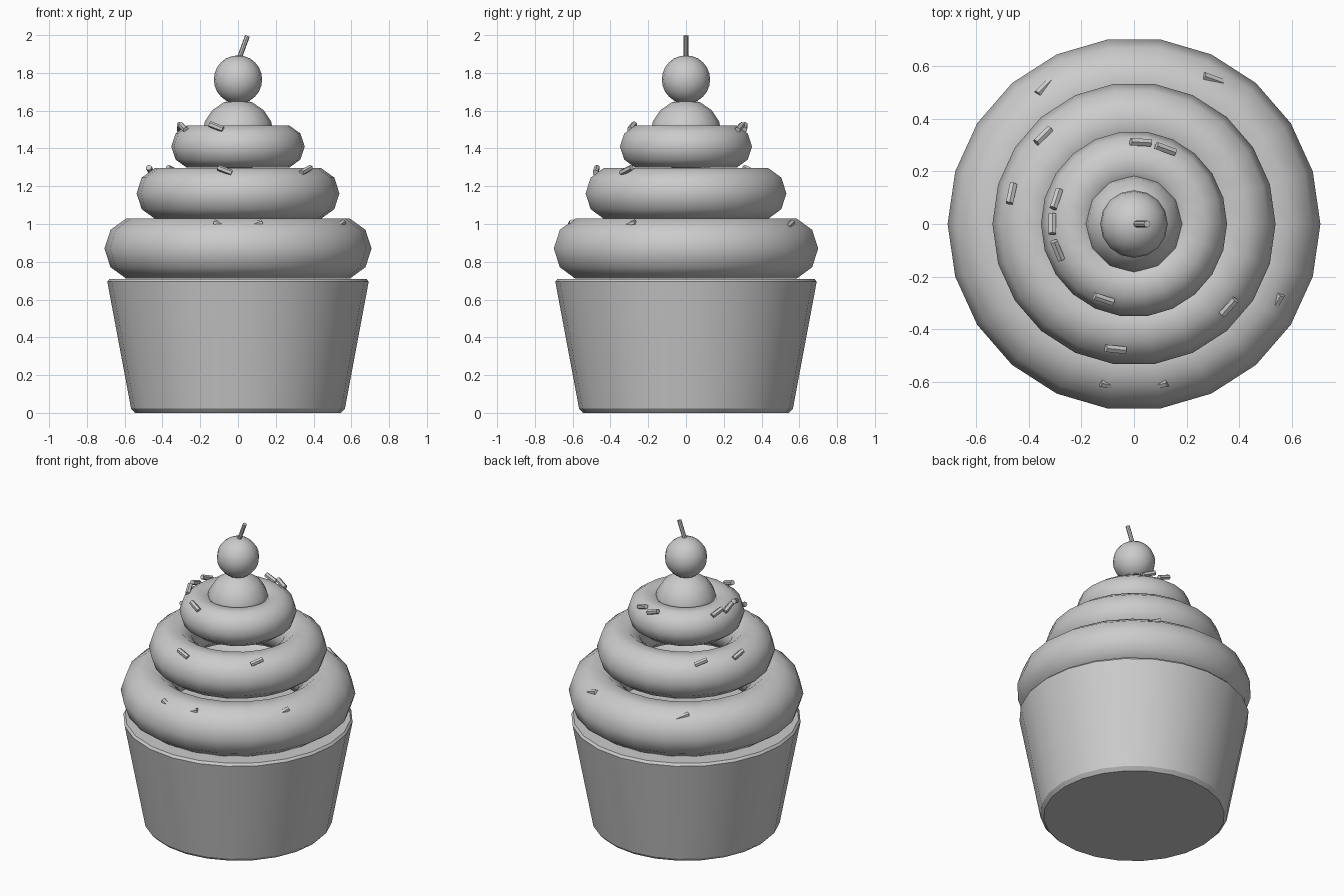
import bpy, math
from mathutils import Vector

if "Cube" in bpy.data.objects:
    bpy.data.objects.remove(bpy.data.objects["Cube"])

grey = bpy.data.materials.new("plain grey")
grey.diffuse_color = (0.6, 0.6, 0.6, 1)
grey.use_nodes = True
grey.node_tree.nodes["Principled BSDF"].inputs["Base Color"].default_value = grey.diffuse_color


def finish(name, angle=30):
    ob = bpy.context.object
    ob.name = name
    ob.data.materials.append(grey)
    bpy.ops.object.shade_smooth_by_angle(angle=math.radians(angle))
    return ob


def rod(name, a, b, radius, sides):
    """Capped cylinder from a to b."""
    a, b = Vector(a), Vector(b)
    bpy.ops.mesh.primitive_cylinder_add(vertices=sides, radius=radius, depth=(b - a).length,
        location=(a + b) / 2, rotation=(b - a).to_track_quat('Z', 'Y').to_euler())
    return finish(name)


def lathe(name, profile, sides):
    """Closed solid of revolution from (radius, height) points, bottom to top."""
    verts, faces = [], []
    for r, z in profile:
        for i in range(sides):
            t = 2 * math.pi * i / sides
            verts.append((r * math.cos(t), r * math.sin(t), z))
    for k in range(len(profile) - 1):
        for i in range(sides):
            j = (i + 1) % sides
            faces.append((k * sides + i, k * sides + j, (k + 1) * sides + j, (k + 1) * sides + i))
    faces.append(tuple(reversed(range(sides))))
    faces.append(tuple(range((len(profile) - 1) * sides, len(profile) * sides)))
    me = bpy.data.meshes.new(name)
    me.from_pydata(verts, [], faces)
    ob = bpy.data.objects.new(name, me)
    bpy.context.collection.objects.link(ob)
    bpy.ops.object.select_all(action='DESELECT')
    bpy.context.view_layer.objects.active = ob
    ob.select_set(True)
    return finish(name)


# Paper cup with narrow bevels at foot and rim
lathe("cup", [(0.545, 0), (0.566, 0.022), (0.692, 0.695), (0.68, 0.71)], 24)

# Three stacked frosting rings: outer radius, tube radius, centre height
for n, (outer, tube, z) in enumerate([(0.707, 0.168, 0.87), (0.537, 0.142, 1.162), (0.353, 0.117, 1.41)]):
    bpy.ops.mesh.primitive_torus_add(major_segments=22, minor_segments=10,
        major_radius=outer - tube, minor_radius=tube, location=(0, 0, z))
    finish(f"frosting_ring_{n + 1}", 60)

# Frosting tip, cherry and stem
bpy.ops.mesh.primitive_uv_sphere_add(segments=12, ring_count=8, radius=0.19, location=(0, 0, 1.47))
finish("frosting_tip", 60)
bpy.ops.mesh.primitive_uv_sphere_add(segments=16, ring_count=12, radius=0.128, location=(0, 0, 1.765))
finish("cherry", 60)
rod("cherry_stem", (0.0, 0, 1.86), (0.05, 0, 1.996), 0.013, 8)

# Sprinkles: x, y, z and heading of the lower end in degrees
sprinkles = [
    (-0.34, 0.52, 0.995, 45), (0.30, 0.55, 0.995, -20), (0.54, -0.30, 0.995, 240),
    (-0.09, -0.61, 0.995, -10), (0.09, -0.61, 0.995, 192),
    (-0.345, 0.335, 1.285, 45), (-0.465, 0.115, 1.285, 78), (0.36, -0.315, 1.285, 228),
    (-0.07, -0.475, 1.285, -6),
    (0.025, 0.31, 1.512, -3), (0.12, 0.285, 1.512, -20), (-0.295, 0.095, 1.512, 72),
    (-0.31, 0, 1.512, 90), (-0.29, -0.10, 1.512, -68), (-0.115, -0.285, 1.515, -18),
]
for n, (x, y, z, deg) in enumerate(sprinkles):
    t = math.radians(deg)
    half = Vector((0.037 * math.cos(t), 0.037 * math.sin(t), -0.014))
    c = Vector((x, y, z))
    rod(f"sprinkle_{n + 1}", c - half, c + half, 0.016, 6)
